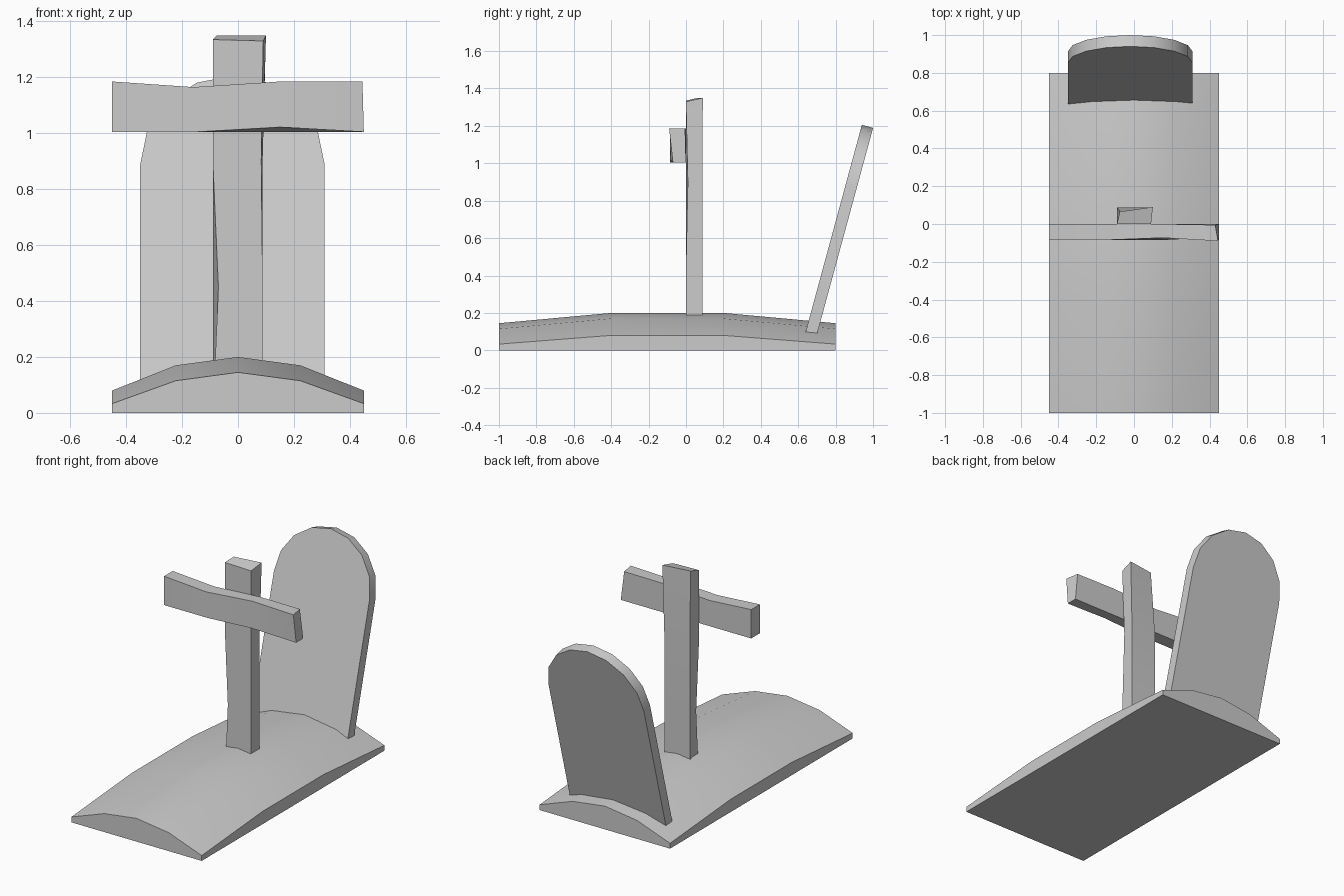
import bpy, bmesh
from math import sin, cos, pi, radians
from mathutils import Vector

if "Cube" in bpy.data.objects:
    bpy.data.objects.remove(bpy.data.objects["Cube"])


def loft(name, rings):
    """Skin a list of equal-length point rings and cap both ends."""
    bm = bmesh.new()
    vs = [[bm.verts.new(p) for p in ring] for ring in rings]
    n = len(vs[0])
    for a, b in zip(vs, vs[1:]):
        for i in range(n):
            j = (i + 1) % n
            bm.faces.new((a[i], a[j], b[j], b[i]))
    bm.faces.new(vs[0])
    bm.faces.new(vs[-1])
    bmesh.ops.recalc_face_normals(bm, faces=bm.faces)
    me = bpy.data.meshes.new(name)
    bm.to_mesh(me)
    bm.free()
    ob = bpy.data.objects.new(name, me)
    bpy.context.collection.objects.link(ob)
    bpy.ops.object.select_all(action='DESELECT')
    ob.select_set(True)
    bpy.context.view_layer.objects.active = ob
    bpy.ops.object.shade_smooth_by_angle(angle=radians(30))
    return ob


# earth mound: arched section, lower at both ends
section = [(-.45, .08), (-.223, .17), (0, .2), (.223, .17), (.45, .08)]
rings = []
for y, drop in ((-1, .055), (-.4, 0), (.2, 0), (.8, .055)):
    top = [(x, y, z - drop * (.85 if abs(x) > .4 else 1)) for x, z in section]
    rings.append(top + [(.45, y, 0), (-.45, y, 0)])
loft("mound", rings)

# upright post, slightly warped: front left, front right, back right, back left
loft("post", [
    [(-.09, 0, 0), (.088, 0, 0), (.088, .087, 0), (-.09, .087, 0)],
    [(-.07, 0, .45), (.088, 0, .45), (.088, .087, .45), (-.09, .087, .45)],
    [(-.09, 0, .9), (.083, .01, .9), (.088, .087, .9), (-.09, .087, .9)],
    [(-.09, 0, 1.335), (.09, 0, 1.33), (.10, .09, 1.35), (-.075, .065, 1.35)],
])

# cross plank, slightly warped: front bottom, back bottom, back top, front top
loft("cross_plank", [
    [(-.45, -.085, 1.005), (-.45, 0, 1.005), (-.45, 0, 1.185), (-.45, -.085, 1.185)],
    [(-.15, -.085, 1.005), (-.15, 0, 1.005), (-.16, 0, 1.165), (-.16, -.085, 1.165)],
    [(.15, -.085, 1.022), (.15, 0, 1.005), (.15, 0, 1.185), (.15, -.073, 1.185)],
    [(.45, -.07, 1.005), (.45, 0, 1.005), (.43, -.005, 1.185), (.445, -.09, 1.185)],
])

# leaning round-topped slab, sunk into the mound
tilt, r, cx = radians(15.2), .33, -.02
up = Vector((0, sin(tilt), cos(tilt)))
back = Vector((0, cos(tilt), -sin(tilt))) * .062
base = Vector((cx, .64, .1))
shoulder = (.887 - .1) / cos(tilt)
outline = [(r, -.06), *[(r * cos(pi * i / 8), shoulder + r * sin(pi * i / 8))
                        for i in range(9)], (-r, -.06)]
front = [base + Vector((u, 0, 0)) + up * v for u, v in outline]
loft("headstone", [front, [p + back for p in front]])
